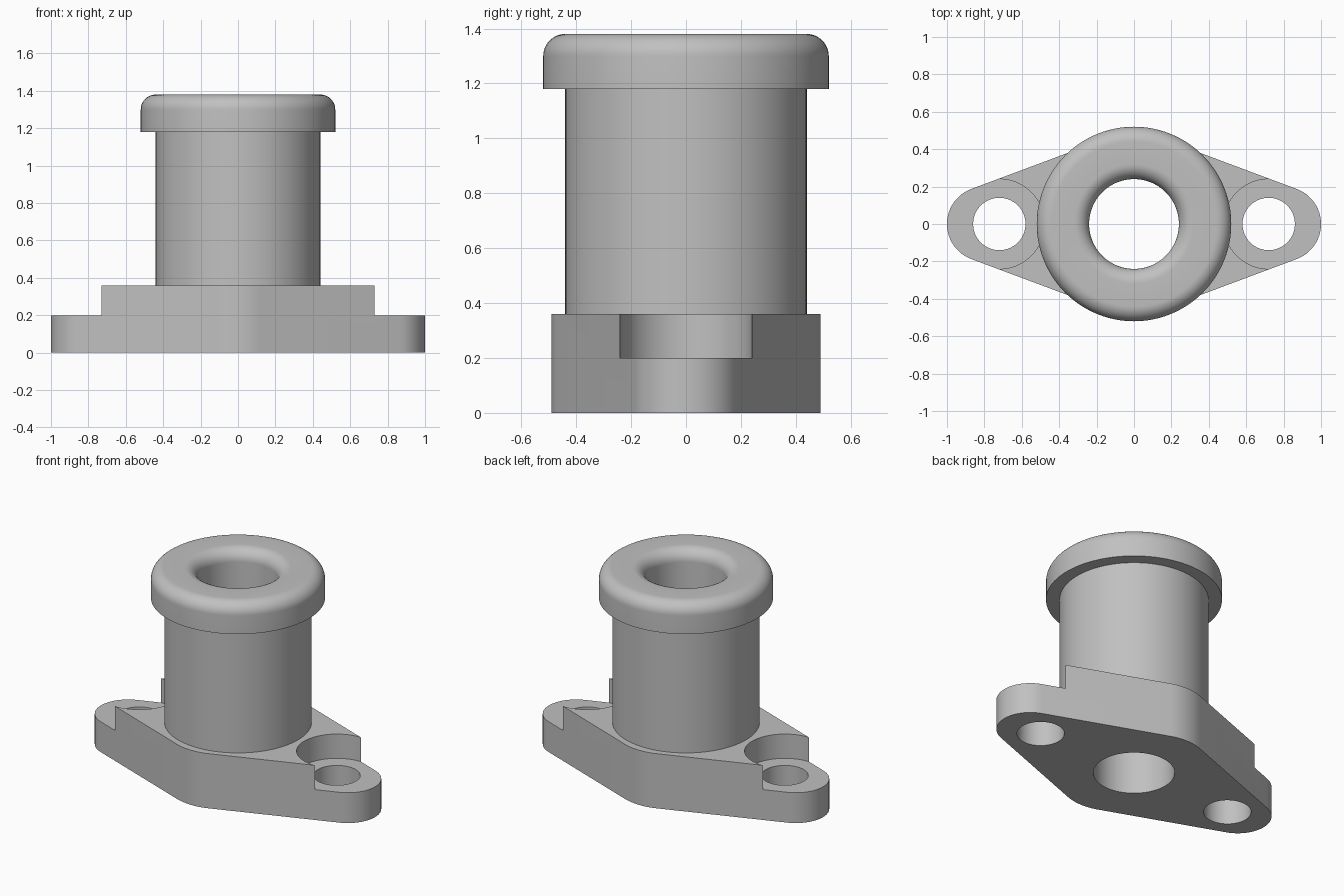
import bpy, bmesh, math
from math import pi, sin, cos

cube = bpy.data.objects.get("Cube")
if cube:
    bpy.data.objects.remove(cube, do_unlink=True)

SEGMENTS = 96
BORE_R = 0.24
FLANGE_TOP = 0.36
LEDGE_Z = 0.2
BOLT_X = 0.72

grey = bpy.data.materials.new("plain_grey")
grey.use_nodes = True
colour = (0.53, 0.53, 0.53, 1)
grey.diffuse_color = colour
grey.node_tree.nodes["Principled BSDF"].inputs["Base Color"].default_value = colour


def make_object(name, bm):
    bmesh.ops.recalc_face_normals(bm, faces=bm.faces)
    mesh = bpy.data.meshes.new(name)
    bm.to_mesh(mesh)
    bm.free()
    obj = bpy.data.objects.new(name, mesh)
    bpy.context.collection.objects.link(obj)
    mesh.materials.append(grey)
    return obj


def arc(cx, cy, r, start, end, steps):
    return [(cx + r * cos(start + (end - start) * i / steps),
             cy + r * sin(start + (end - start) * i / steps))
            for i in range(steps + 1)]


def prism(name, outline, z0, z1):
    bm = bmesh.new()
    face = bm.faces.new([bm.verts.new((x, y, z0)) for x, y in outline])
    extruded = bmesh.ops.extrude_face_region(bm, geom=[face])["geom"]
    top = [v for v in extruded if isinstance(v, bmesh.types.BMVert)]
    bmesh.ops.translate(bm, verts=top, vec=(0, 0, z1 - z0))
    return make_object(name, bm)


def cut(target, cutter):
    mod = target.modifiers.new("cut", 'BOOLEAN')
    mod.operation = 'DIFFERENCE'
    mod.solver = 'EXACT'
    mod.object = cutter
    bpy.context.view_layer.objects.active = target
    bpy.ops.object.modifier_apply(modifier=mod.name)
    bpy.data.objects.remove(cutter, do_unlink=True)


def lathe(name, profile):
    bm = bmesh.new()
    verts = [bm.verts.new((r, 0, z)) for r, z in profile]
    edges = [bm.edges.new(pair) for pair in zip(verts, verts[1:])]
    bmesh.ops.spin(bm, geom=verts + edges, cent=(0, 0, 0), axis=(0, 0, 1),
                   angle=2 * pi, steps=SEGMENTS, use_merge=True)
    bmesh.ops.remove_doubles(bm, verts=bm.verts, dist=1e-5)
    return make_object(name, bm)


# Flange outline: rounded ends and rounded middle corners joined by tangents
tilt = math.radians(69.7)
outline = []
for cx, cy, r, start, end in [
        (0.8, 0, 0.2, -tilt, tilt),
        (0, 0.16, 0.33, tilt, pi - tilt),
        (-0.8, 0, 0.2, pi - tilt, pi + tilt),
        (0, -0.16, 0.33, pi + tilt, 2 * pi - tilt)]:
    outline += arc(cx, cy, r, start, end, 24)
flange = prism("mounting_flange", outline, 0, FLANGE_TOP)

# Central bore, bolt seats open to the ends, and bolt holes
full_circle = arc(0, 0, BORE_R, 0, 2 * pi, SEGMENTS)[:-1]
cut(flange, prism("bore_cutter", full_circle, -0.1, 0.6))
for side in (-1, 1):
    seat = arc(BOLT_X, 0, 0.24, pi / 2, 3 * pi / 2, 48) + [(1.2, -0.24), (1.2, 0.24)]
    hole = arc(BOLT_X, 0, 0.14, 0, 2 * pi, 64)[:-1]
    cut(flange, prism("seat_cutter", [(side * x, y) for x, y in seat], LEDGE_Z, 0.6))
    cut(flange, prism("hole_cutter", [(side * x, y) for x, y in hole], -0.1, 0.6))

# Sleeve with rounded collar and through bore
fillet = 0.08
profile = [(0.44, FLANGE_TOP), (0.44, 1.18), (0.52, 1.18)]
profile += arc(0.52 - fillet, 1.38 - fillet, fillet, 0, pi / 2, 12)
profile += arc(BORE_R + fillet, 1.38 - fillet, fillet, pi / 2, pi, 12)
profile += [(BORE_R, FLANGE_TOP)]
sleeve = lathe("collared_sleeve", profile)

# Smooth curved walls, keep machined edges crisp
for obj in (flange, sleeve):
    bpy.ops.object.select_all(action='DESELECT')
    obj.select_set(True)
    bpy.context.view_layer.objects.active = obj
    bpy.ops.object.shade_smooth_by_angle(angle=math.radians(30))
